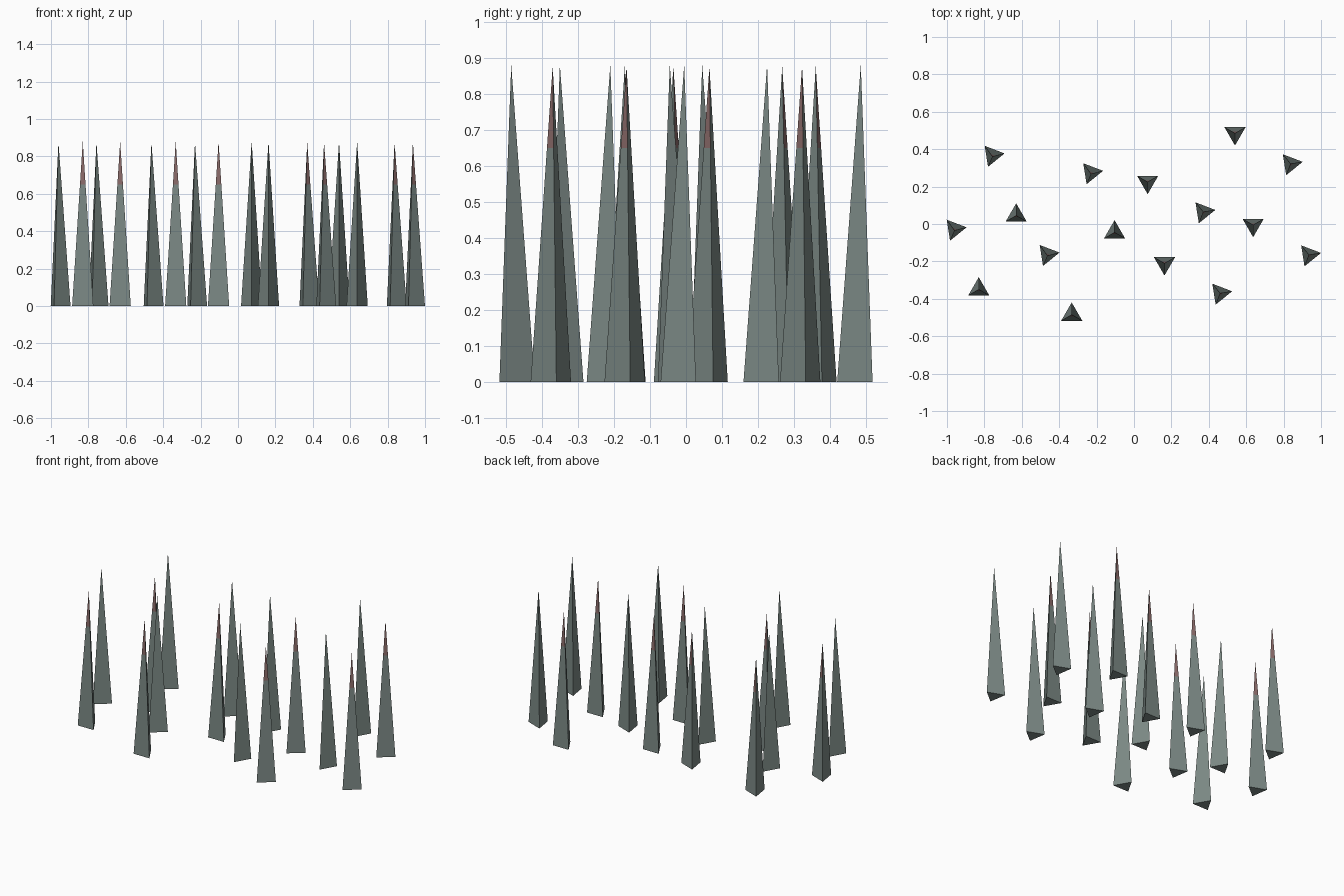
import bpy, bmesh, math

if "Cube" in bpy.data.objects:
    bpy.data.objects.remove(bpy.data.objects["Cube"])

def material(name, rgb):
    m = bpy.data.materials.new(name)
    m.diffuse_color = (*rgb, 1)
    m.use_nodes = True
    m.node_tree.nodes["Principled BSDF"].inputs["Base Color"].default_value = m.diffuse_color
    return m

STEEL = material("grey green metal", (0.20, 0.25, 0.235))
STAIN = material("dull red stain", (0.26, 0.15, 0.145))
R = 0.0655          # circumradius of the triangular base
STAIN_Z = 0.65      # stained tips start here

def spike(i, x, y, heading, stain_dir, h, shift):
    """Three-sided pyramid; one base corner points along heading,
    the face looking along stain_dir has a stained tip."""
    bm = bmesh.new()
    base = []
    for k in range(3):
        a = math.radians(heading + 120 * k)
        base.append(bm.verts.new((R * math.cos(a), R * math.sin(a) + shift, 0)))
    tip = bm.verts.new((0, 0, h))
    bm.faces.new(base[::-1])
    for k in range(3):
        bm.faces.new((base[k], base[(k + 1) % 3], tip))
    bmesh.ops.bisect_plane(bm, geom=bm.verts[:] + bm.edges[:] + bm.faces[:],
                           plane_co=(0, 0, STAIN_Z), plane_no=(0, 0, 1))
    bm.normal_update()
    a = math.radians(stain_dir)
    for f in bm.faces:
        facing = f.normal.x * math.cos(a) + f.normal.y * math.sin(a)
        f.material_index = int(f.calc_center_median().z > STAIN_Z and facing > 0.8)
    name = f"spike_{i:02d}"
    me = bpy.data.meshes.new(name)
    bm.to_mesh(me)
    bm.free()
    me.materials.append(STEEL)
    me.materials.append(STAIN)
    ob = bpy.data.objects.new(name, me)
    ob.location = (x, y, 0)
    bpy.context.collection.objects.link(ob)

# spikes sharing heading, stained side, height and base shift, by position
groups = [
    (9, 69, 0.876, 0.007, [(-0.96, -0.035), (-0.757, 0.36), (-0.463, -0.17), (-0.23, 0.267)]),
    (90, -90, 0.88, 0, [(-0.83, -0.35), (-0.63, 0.045), (-0.333, -0.485), (-0.104, -0.045)]),
    (-90, 90, 0.88, 0, [(0.073, 0.225), (0.163, -0.21), (0.54, 0.485), (0.637, -0.005)]),
    (9, -51, 0.876, 0, [(0.37, 0.065), (0.46, -0.37), (0.837, 0.322), (0.935, -0.165)]),
]
i = 0
for heading, stain_dir, h, shift, spots in groups:
    for x, y in spots:
        i += 1
        spike(i, x, y, heading, stain_dir, h, shift)
